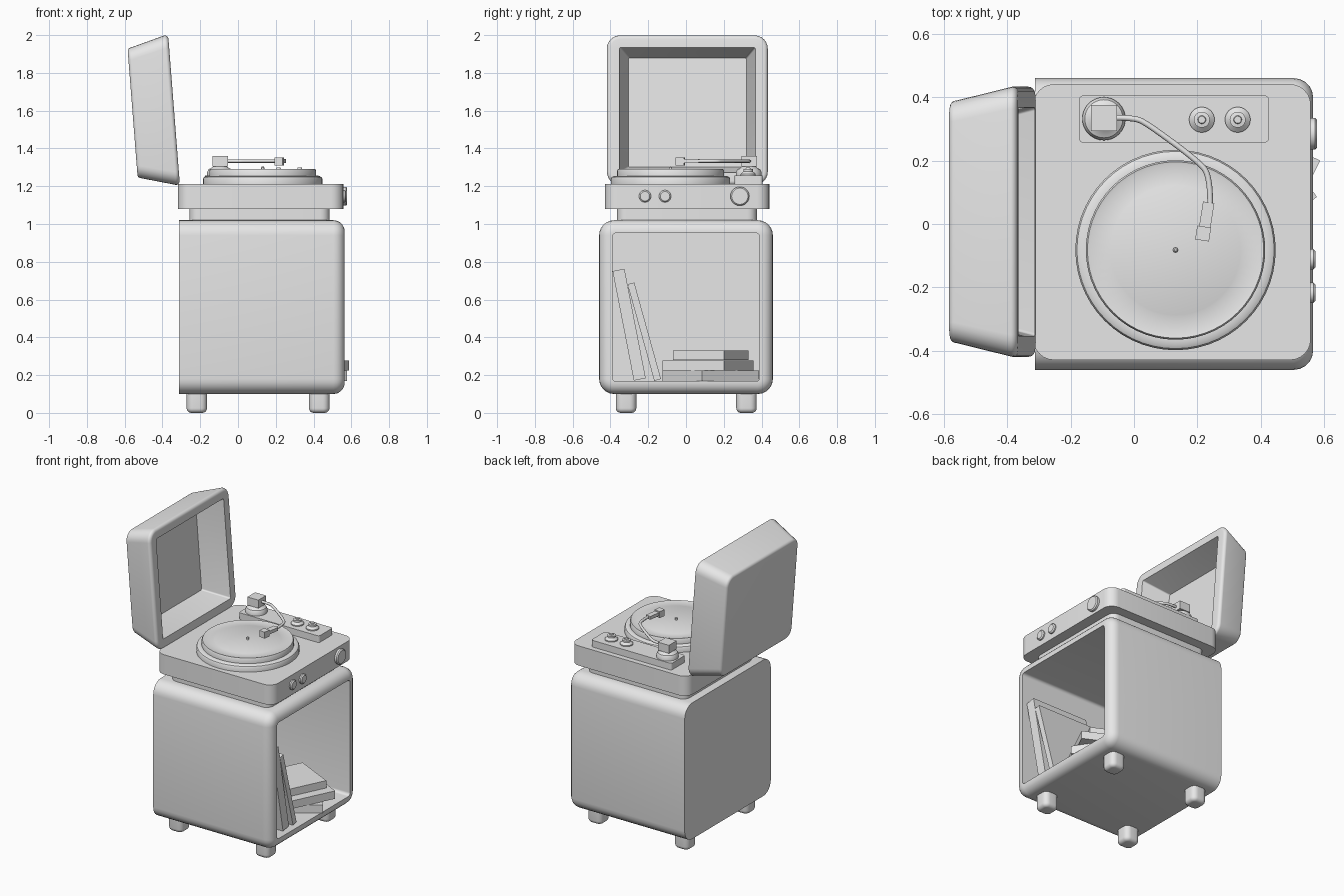
import bpy, bmesh
from math import sin, cos, pi, radians
from mathutils import Matrix, Vector

if "Cube" in bpy.data.objects:
    bpy.data.objects.remove(bpy.data.objects["Cube"])

grey = bpy.data.materials.new("plain_grey")
grey.use_nodes = True
grey.diffuse_color = (0.8, 0.8, 0.8, 1)
grey.node_tree.nodes["Principled BSDF"].inputs["Base Color"].default_value = (0.8, 0.8, 0.8, 1)

# Local u, v, level become y, z, x for parts that face sideways
SIDEWAYS = Matrix(((0, 0, 1, 0), (1, 0, 0, 0), (0, 1, 0, 0), (0, 0, 0, 1)))


def finish(bm, name, matrix):
    bmesh.ops.remove_doubles(bm, verts=bm.verts, dist=1e-5)
    bmesh.ops.transform(bm, matrix=matrix, verts=bm.verts)
    bmesh.ops.recalc_face_normals(bm, faces=bm.faces)
    mesh = bpy.data.meshes.new(name)
    bm.to_mesh(mesh)
    bm.free()
    mesh.materials.append(grey)
    ob = bpy.data.objects.new(name, mesh)
    bpy.context.collection.objects.link(ob)
    bpy.ops.object.select_all(action="DESELECT")
    ob.select_set(True)
    bpy.context.view_layer.objects.active = ob
    bpy.ops.object.shade_smooth_by_angle(angle=radians(32))
    return ob


def outline(w, h, r, n):
    pts = []
    for k, (sx, sy) in enumerate(((1, 1), (-1, 1), (-1, -1), (1, -1))):
        for i in range(n + 1):
            a = (k + i / n) * pi / 2
            pts.append((sx * (w / 2 - r) + r * cos(a), sy * (h / 2 - r) + r * sin(a)))
    return pts


def loft(name, loops, matrix, n=6):
    """Skin rounded rectangles (width, height, radius, level) and cap both ends."""
    bm = bmesh.new()
    rings = [[bm.verts.new((x, y, z)) for x, y in outline(w, h, r, n)] for w, h, r, z in loops]
    for a, b in zip(rings, rings[1:]):
        for i in range(len(a)):
            j = (i + 1) % len(a)
            bm.faces.new((a[i], a[j], b[j], b[i]))
    bm.faces.new(rings[0])
    bm.faces.new(rings[-1])
    return finish(bm, name, matrix)


def roundover(w, h, r, level, b, start=False, n=5):
    """Quarter-round edge loops ending (or starting) at the given level."""
    loops = []
    for i in range(n + 1):
        a = i / n * pi / 2
        d = b * (1 - cos(a))
        z = b * (1 - sin(a))
        loops.append((w - 2 * d, h - 2 * d, max(r - d, 0.004), level + z if start else level - z))
    return loops[::-1] if start else loops


def lathe(name, profile, matrix):
    return loft(name, [(2 * r, 2 * r, r, z) for r, z in profile], matrix, 14)


def box(name, size, loc, rot=Matrix()):
    bm = bmesh.new()
    bmesh.ops.create_cube(bm, size=1)
    return finish(bm, name, Matrix.Translation(loc) @ rot @ Matrix.Diagonal((*size, 1)))


def at(x, y, z=0):
    return Matrix.Translation((x, y, z))


# Hollow cabinet, open towards +x, with sharp back edge
loft("cabinet", [(0.92, 0.92, 0.08, -0.312)]
     + roundover(0.92, 0.92, 0.08, 0.565, 0.06)
     + [(0.78, 0.785, 0.02, 0.565), (0.78, 0.785, 0.02, -0.25)],
     at(0, 0, 0.56) @ SIDEWAYS)

# Feet
for side, x in (("back", -0.218), ("front", 0.43)):
    for hand, y in (("right", -0.317), ("left", 0.32)):
        loft(f"{side}_{hand}_foot", roundover(0.108, 0.108, 0.035, 0, 0.025, True)
             + [(0.108, 0.108, 0.035, 0.105)], at(x, y))

# Neck and turntable deck
loft("neck", [(0.742, 0.74, 0.05, 1.01), (0.742, 0.74, 0.05, 1.09)], at(0.114, 0.005))
loft("deck", [(0.875, 0.87, 0.065, 1.08), (0.875, 0.87, 0.065, 1.213)], at(0.12, 0.006))

# Platter, record and spindle
hub = at(0.131, -0.082)
lathe("platter", [(0.316, 1.21), (0.316, 1.238), (0.311, 1.248), (0.3, 1.254), (0.283, 1.255)], hub)
lathe("record", [(0.283, 1.25), (0.283, 1.28), (0.278, 1.29), (0.27, 1.288), (0.21, 1.285), (0.205, 1.287)], hub)
lathe("spindle", [(0.008, 1.28), (0.008, 1.3), (0.004, 1.305)], hub)

# Control panel with two stepped knobs
loft("control_panel", [(0.6, 0.149, 0.015, 1.21), (0.6, 0.149, 0.015, 1.258)], at(0.126, 0.331))
for i, x in enumerate((0.214, 0.327)):
    lathe(f"panel_knob_{i + 1}", [(0.04, 1.255), (0.04, 1.265), (0.025, 1.278), (0.025, 1.29),
                                  (0.013, 1.292), (0.011, 1.298)], at(x, 0.329))

# Tone arm
lathe("arm_pivot", [(0.068, 1.255), (0.068, 1.275), (0.06, 1.29), (0.045, 1.297), (0.03, 1.31)], at(-0.095, 0.332))
box("arm_block", (0.082, 0.082, 0.055), (-0.094, 0.334, 1.332))
curve = bpy.data.curves.new("arm_tube", "CURVE")
curve.dimensions = "3D"
curve.bevel_depth = 0.009
curve.bevel_resolution = 2
curve.use_fill_caps = True
path = ((-0.06, 0.335), (0, 0.335), (0.04, 0.318), (0.2, 0.2), (0.242, 0.15), (0.24, 0.05))
spline = curve.splines.new("NURBS")
spline.points.add(len(path) - 1)
for p, (x, y) in zip(spline.points, path):
    p.co = (x, y, 1.333, 1)
spline.use_endpoint_u = True
spline.order_u = 3
curve.materials.append(grey)
arm = bpy.data.objects.new("arm_tube", curve)
bpy.context.collection.objects.link(arm)
bpy.ops.object.select_all(action="DESELECT")
arm.select_set(True)
bpy.context.view_layer.objects.active = arm
bpy.ops.object.convert(target="MESH")
tilt = Matrix.Rotation(radians(-9), 4, "Z")
box("arm_head", (0.036, 0.085, 0.022), (0.229, 0.026, 1.333), tilt)
box("cartridge", (0.044, 0.044, 0.043), (0.218, -0.03, 1.331), tilt)

# Knobs on the deck face
for name, y, r, out in (("volume_knob", 0.285, 0.05, 0.578), ("small_knob_1", -0.217, 0.032, 0.573),
                        ("small_knob_2", -0.111, 0.032, 0.573)):
    lathe(name, [(r, 0.55), (r, out - 0.007), (r - 0.007, out)], at(0, y, 1.147) @ SIDEWAYS)

# Open lid: tapered hollow shell leaning back
loft("lid", roundover(0.765, 0.695, 0.065, 0, 0.02, True)
     + roundover(0.852, 0.794, 0.07, 0.22, 0.02)
     + [(0.72, 0.665, 0.01, 0.22), (0.625, 0.58, 0.01, 0.04)],
     at(-0.558, 0.007, 1.587) @ Matrix.Rotation(-0.078, 4, "Y") @ SIDEWAYS)

# Leaning sleeves
for i, (y, z, lean, thick, tall) in enumerate(((-0.301, 0.467, 11, 0.064, 0.59), (-0.221, 0.43, 15.5, 0.037, 0.53))):
    box(f"leaning_sleeve_{i + 1}", (0.42, thick, tall), (0.32, y, z), Matrix.Rotation(radians(lean), 4, "X"))

# Twisted stack of sleeves, each placed by its foremost corner
for i, (x, y, z, side, high, turn) in enumerate(((0.577, 0.085, 0.197, 0.367, 0.055, 55),
                                                 (0.587, 0.2, 0.251, 0.36, 0.053, 26),
                                                 (0.52, 0.2, 0.304, 0.3, 0.05, 26))):
    rot = Matrix.Rotation(radians(-turn), 4, "Z")
    box(f"stacked_sleeve_{i + 1}", (side, side, high),
        Vector((x, y, z)) - rot @ Vector((side / 2, side / 2, 0)), rot)
